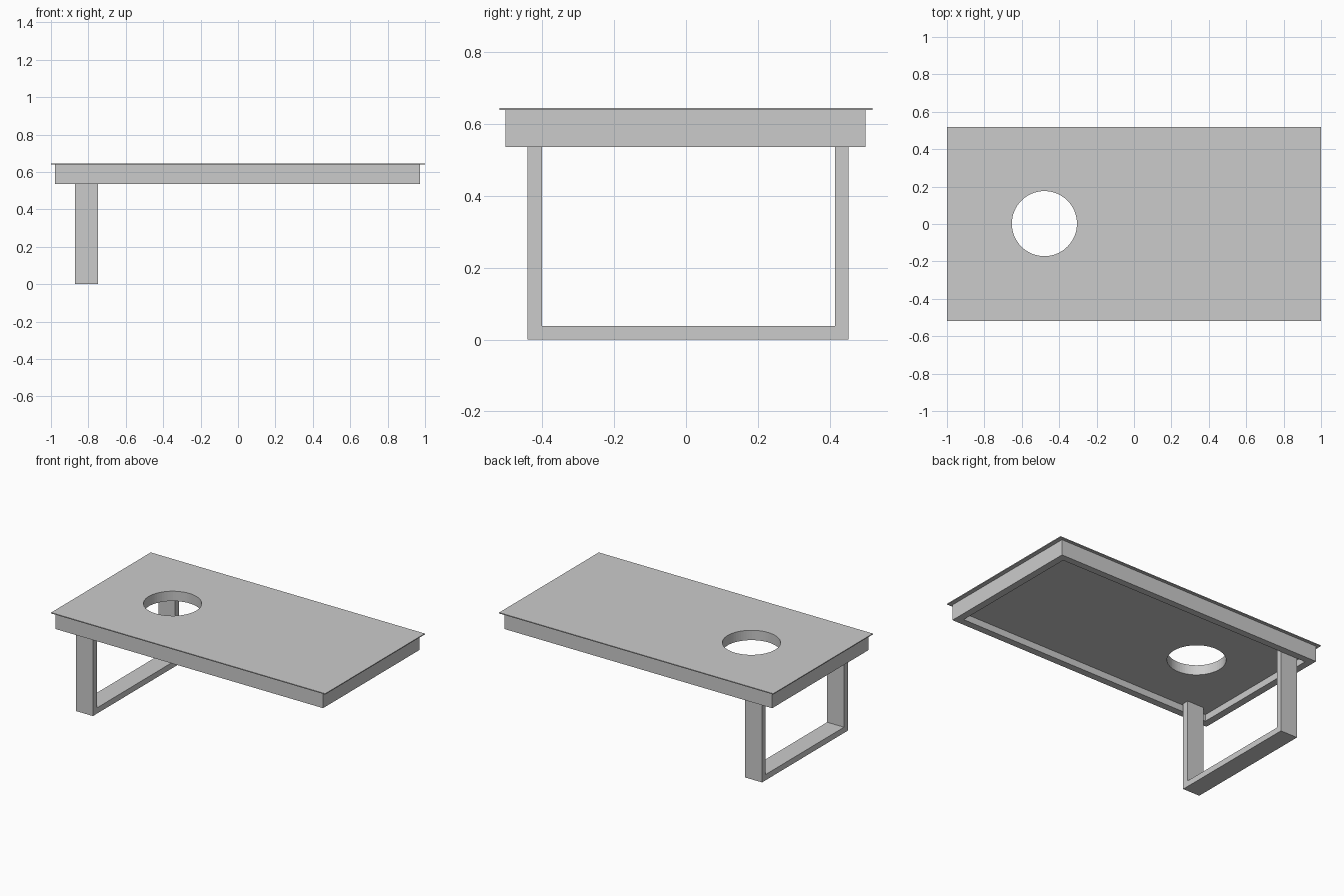
import bpy
import bmesh
import math

if "Cube" in bpy.data.objects:
    bpy.data.objects.remove(bpy.data.objects["Cube"])

HOLE_X, HOLE_R = -0.479, 0.174
LEG_X = (-0.872, -0.749)


def box(name, x, y, z):
    bm = bmesh.new()
    bmesh.ops.create_cube(bm, size=1)
    for v in bm.verts:
        for i, (lo, hi) in enumerate((x, y, z)):
            v.co[i] = lo if v.co[i] < 0 else hi
    return add(name, bm)


def add(name, bm):
    mesh = bpy.data.meshes.new(name)
    bm.to_mesh(mesh)
    bm.free()
    ob = bpy.data.objects.new(name, mesh)
    bpy.context.collection.objects.link(ob)
    return ob


def cut(ob, cutter):
    m = ob.modifiers.new("cut", 'BOOLEAN')
    m.operation = 'DIFFERENCE'
    m.solver = 'EXACT'
    m.object = cutter


# Round hole cutter
bm = bmesh.new()
bmesh.ops.create_cone(bm, cap_ends=True, segments=64,
                      radius1=HOLE_R, radius2=HOLE_R, depth=1)
bmesh.ops.translate(bm, verts=bm.verts, vec=(HOLE_X, 0.002, 0.6))
hole = add("hole_cutter", bm)

# Pocket cutter hollows the underside, leaving the rim
pocket = box("pocket_cutter", (-0.932, 0.926), (-0.456, 0.455), (0.4, 0.58))
for helper in (hole, pocket):
    helper.hide_render = True
    helper.hide_set(True)

# Thin overhanging top sheet
top = box("top_sheet", (-1, 1), (-0.519, 0.519), (0.639, 0.645))
cut(top, hole)

# Board body with rim
body = box("board_frame", (-0.979, 0.973), (-0.503, 0.50), (0.536, 0.639))
cut(body, pocket)
cut(body, hole)

# Smooth hole walls, sharp everywhere else
for ob in (top, body):
    bpy.context.view_layer.objects.active = ob
    ob.select_set(True)
bpy.ops.object.shade_smooth_by_angle(angle=math.radians(30))

# Leg frame: two uprights and a foot bar
for name, y in (("left_leg", (-0.442, -0.401)), ("right_leg", (0.415, 0.453))):
    box(name, LEG_X, y, (0.038, 0.58))
box("foot_bar", LEG_X, (-0.442, 0.453), (0, 0.038))
